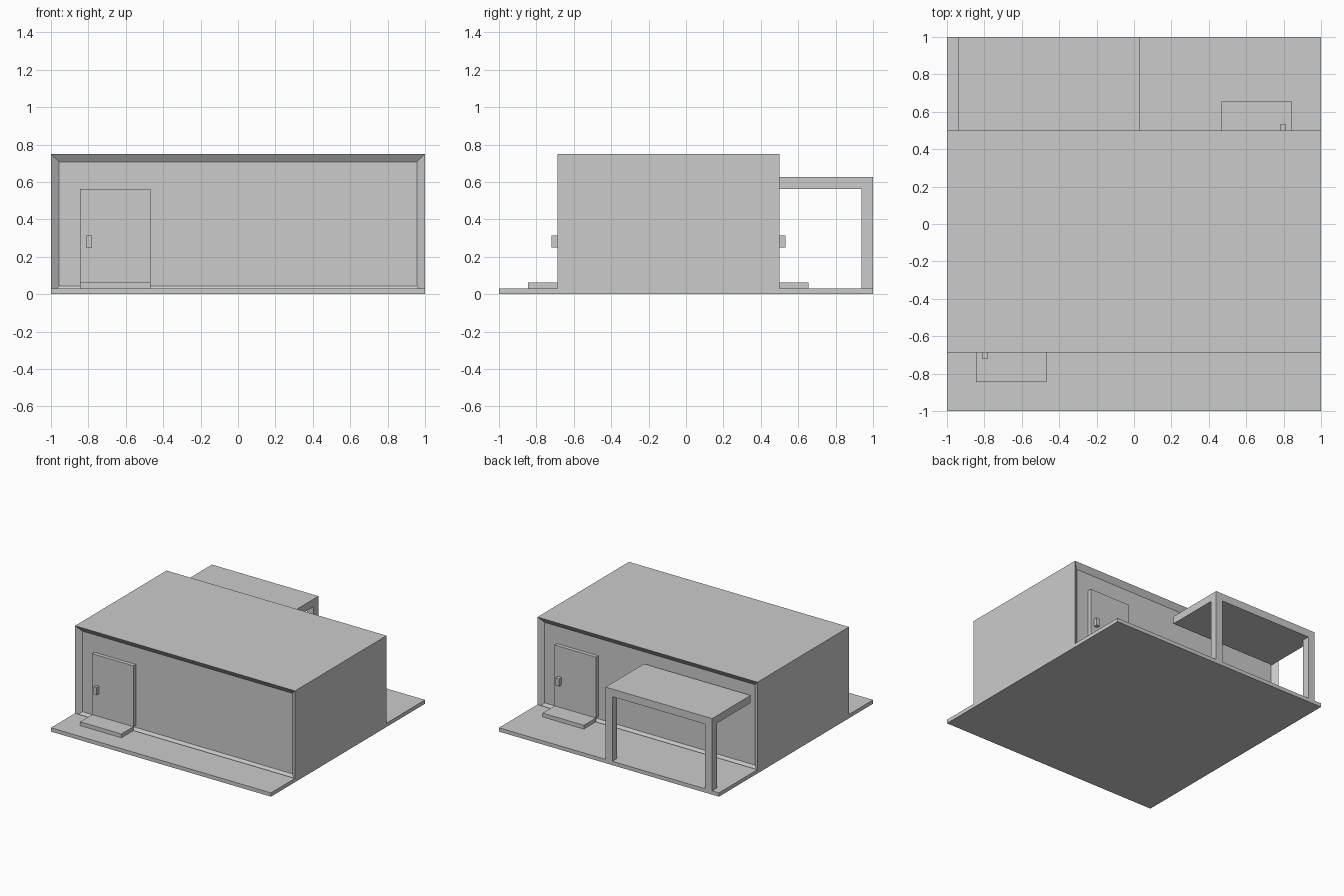
import bpy, bmesh

if "Cube" in bpy.data.objects:
    bpy.data.objects.remove(bpy.data.objects["Cube"])

U = 0.03125  # base module


def box(name, x, y, z, recess=False):
    bm = bmesh.new()
    bmesh.ops.create_cube(bm, size=1)
    for v in bm.verts:
        v.co = [r[0] if c < 0 else r[1] for c, r in zip(v.co, (x, y, z))]
    if recess:
        # sunken wall panel on the front and back faces
        bm.normal_update()
        walls = [f for f in bm.faces if abs(f.normal.y) > 0.9]
        bmesh.ops.inset_individual(bm, faces=walls, thickness=2 * U, depth=-U)
    mesh = bpy.data.meshes.new(name)
    bm.to_mesh(mesh)
    bm.free()
    ob = bpy.data.objects.new(name, mesh)
    bpy.context.collection.objects.link(ob)
    return ob


FRONT, BACK = -0.6875, 0.5

# House block with recessed front and back walls
box("house", (-1, 1), (FRONT, BACK), (0, 0.75), recess=True)

# Each entrance side: ground apron, step, door and handle (back is turned 180 degrees)
for side, wall, s in (("front", FRONT, 1), ("back", BACK, -1)):
    def part(name, x0, x1, y0, y1, z0, z1):
        xs = sorted((s * x0, s * x1))
        ys = sorted((wall - s * y0, wall - s * y1))
        box(f"{side}_{name}", xs, ys, (z0, z1))

    part("apron", -1, 1, 0, 1 - abs(wall), 0, U)
    part("step", -0.844, -0.469, 0, 5 * U, U, 2 * U)
    part("door", -0.844, -0.469, -U, 0, 2 * U, 0.5625)
    part("handle", -0.8125, -0.7813, 0, U, 0.25, 0.3125)

# Carport: flat roof on two corner posts
LEFT, RIGHT = -0.9375, 0.03125
box("carport_roof", (LEFT, RIGHT), (BACK, 1), (0.5625, 0.625))
for name, x in (("left", LEFT), ("right", RIGHT - 2 * U)):
    box(f"carport_{name}_post", (x, x + 2 * U), (1 - 2 * U, 1), (U, 0.5625))
